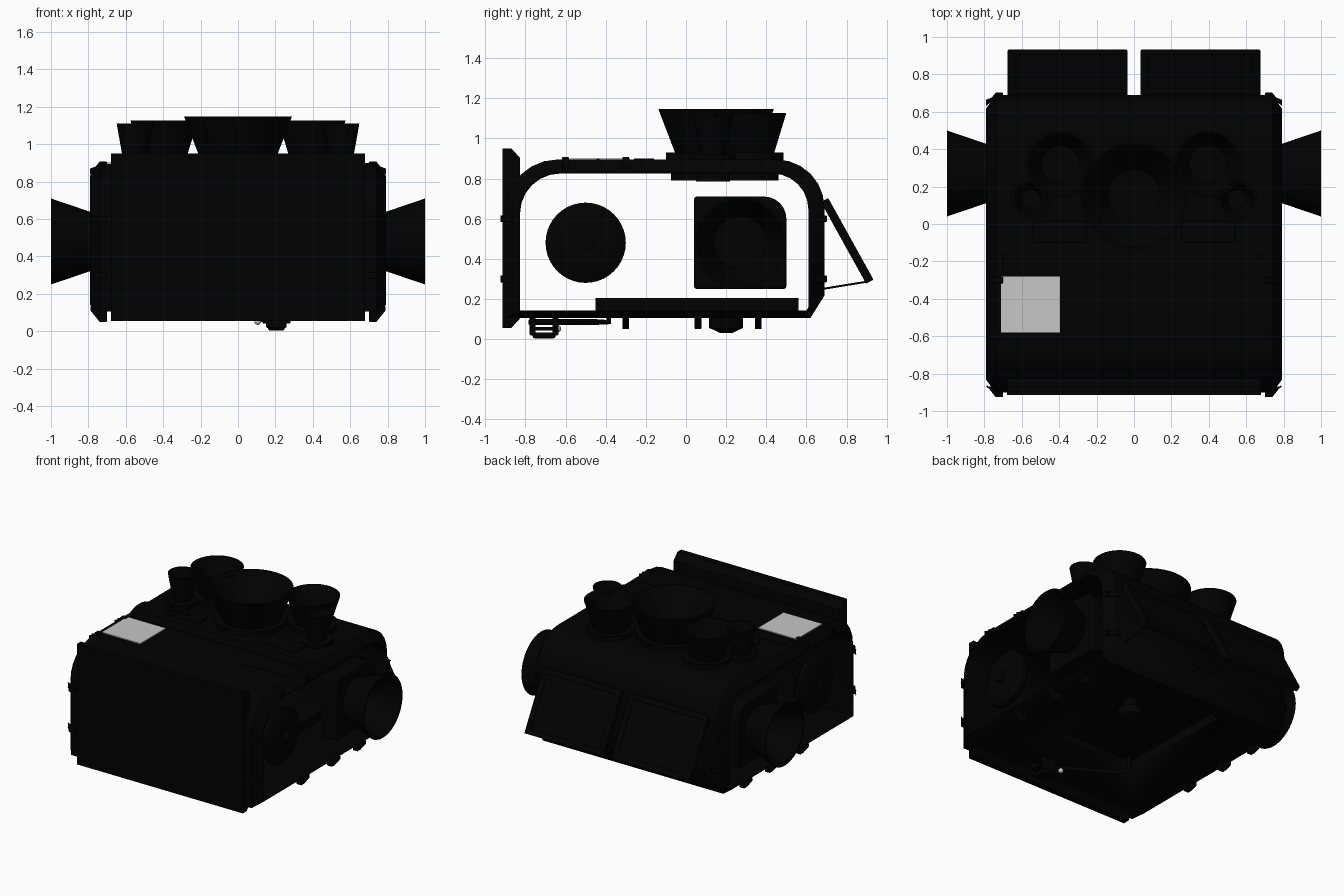
import bpy, bmesh, math
from mathutils import Vector, Matrix

if "Cube" in bpy.data.objects:
    bpy.data.objects.remove(bpy.data.objects["Cube"])


def material(name, value):
    m = bpy.data.materials.new(name)
    m.use_nodes = True
    col = (value, value, value, 1)
    m.diffuse_color = col
    m.node_tree.nodes["Principled BSDF"].inputs["Base Color"].default_value = col
    return m


BLACK = material("matte_black", 0.0002)
GREY = material("light_grey", 0.57)


def finish(name, bm, mat=BLACK, bevel=0):
    bmesh.ops.recalc_face_normals(bm, faces=bm.faces)
    me = bpy.data.meshes.new(name)
    bm.to_mesh(me)
    bm.free()
    ob = bpy.data.objects.new(name, me)
    bpy.context.scene.collection.objects.link(ob)
    me.materials.append(mat)
    if bevel:
        mod = ob.modifiers.new("bevel", "BEVEL")
        mod.width = bevel
        mod.segments = 2
    bpy.ops.object.select_all(action="DESELECT")
    ob.select_set(True)
    bpy.context.view_layer.objects.active = ob
    bpy.ops.object.shade_smooth_by_angle(angle=math.radians(35))
    return ob


def box(name, x, y, z, mat=BLACK, bevel=0, matrix=Matrix()):
    bm = bmesh.new()
    bmesh.ops.create_cube(bm, size=1)
    for v in bm.verts:
        v.co = Vector(r[0] + (c + 0.5) * (r[1] - r[0]) for r, c in zip((x, y, z), v.co))
    bm.transform(matrix)
    return finish(name, bm, mat, bevel)


def lathe(name, profile, place, axis="Z", mat=BLACK, steps=40):
    """Spin (radius, height) points round an axis through place."""
    bm = bmesh.new()
    vs = [bm.verts.new((r, 0, h)) for r, h in profile]
    es = [bm.edges.new(p) for p in zip(vs, vs[1:])]
    bmesh.ops.spin(bm, geom=vs + es, cent=(0, 0, 0), axis=(0, 0, 1),
                   angle=math.tau, steps=steps)
    bmesh.ops.remove_doubles(bm, verts=bm.verts, dist=0.0005)
    turn = Vector((0, 0, 1)).rotation_difference(
        Vector({"Z": (0, 0, 1), "X": (1, 0, 0), "-X": (-1, 0, 0)}[axis]))
    bm.transform(Matrix.Translation(place) @ turn.to_matrix().to_4x4())
    return finish(name, bm, mat)


def tube(name, points, radius):
    cu = bpy.data.curves.new(name, "CURVE")
    cu.dimensions = "3D"
    cu.bevel_depth = radius
    cu.bevel_resolution = 2
    cu.use_fill_caps = True
    sp = cu.splines.new("POLY")
    sp.points.add(len(points) - 1)
    for p, co in zip(sp.points, points):
        p.co = (*co, 1)
    cu.materials.append(BLACK)
    ob = bpy.data.objects.new(name, cu)
    bpy.context.scene.collection.objects.link(ob)


def arc(cy, cz, ry, rz, start, n=6):
    return [(cy + ry * math.cos(start + i * math.pi / 2 / n),
             cz + rz * math.sin(start + i * math.pi / 2 / n)) for i in range(n + 1)]


# Casing: a wrap-around band, open at both sides, with sloped rims
def band(front, back, low, high, cut, r_front, r_back):
    return ([(front, low), (back - cut, low), (back, low + cut * 1.6)]
            + arc(back - r_back, high - r_back, r_back, r_back, 0)
            + arc(front + r_front, high - r_front, r_front, r_front, math.pi / 2))


outer = band(-0.9, 0.69, 0.105, 0.895, 0.07, 0.26, 0.24)
inner = band(-0.827, 0.61, 0.143, 0.825, 0.01, 0.2, 0.18)
middle = [(a + 0.9 * (c - a), b + 0.9 * (d - b)) for (a, b), (c, d) in zip(outer, inner)]
bm = bmesh.new()
rings = [[bm.verts.new((x, y, z)) for y, z in loop] for loop, x in (
    (outer, -0.74), (outer, 0.74), (middle, 0.79),
    (inner, 0.79), (inner, -0.79), (middle, -0.79))]
for a, b in zip(rings, rings[1:] + rings[:1]):
    for i in range(len(a)):
        j = (i + 1) % len(a)
        bm.faces.new((a[i], a[j], b[j], b[i]))
casing = finish("casing", bm)

# Floor tray with a recess open from below
tray = box("floor_tray", (-0.36, 0.36), (-0.45, 0.56), (0.11, 0.205))
cutter = box("recess_cutter", (-0.32, 0.32), (-0.41, 0.52), (-0.1, 0.18))
cutter.hide_render = True
cutter.hide_viewport = True
for ob in (casing, tray):
    mod = ob.modifiers.new("recess", "BOOLEAN")
    mod.operation = "DIFFERENCE"
    mod.object = cutter

# Front slab with chamfered back edges
bm = bmesh.new()
slab = [[bm.verts.new((sx * 0.68, y, 0.503 + sz * h))
         for sx, sz in ((-1, -1), (1, -1), (1, 1), (-1, 1))]
        for y, h in ((-0.915, 0.447), (-0.87, 0.447), (-0.827, 0.4))]
for a, b in zip(slab, slab[1:]):
    for i in range(4):
        j = (i + 1) % 4
        bm.faces.new((a[i], a[j], b[j], b[i]))
bm.faces.new(slab[0])
bm.faces.new(slab[-1])
finish("front_slab", bm)


# Funnels: outer wall, lip, then an inner wall down to a closed throat
def funnel(name, place, r0, r1, h, throat, axis="Z", base=0.0, drop=0.0):
    flange = r0 + 0.045 if base else r0
    lathe(name, [(0, -drop), (r0 + 0.02, -drop), (r0 + 0.02, 0), (flange, 0),
                 (flange, base), (r0, base), (r1, h), (r1 - 0.012, h),
                 (throat, base + 0.03), (0, base + 0.02)], place, axis)


# Rim lug: a tapered clasp standing out from the band towards a direction
def lug(name, s, y, z, out_y, out_z, length):
    bm = bmesh.new()
    out = Vector((0, out_y, out_z))
    shape = [(0.7, -0.03), (0.7, length), (0.74, length), (0.788, length - 0.06), (0.788, -0.03)]
    cap = bm.faces.new([bm.verts.new(Vector((s * x, y, z)) + out * h) for x, h in shape])
    across = Vector((0, abs(out_z), abs(out_y))) * 0.034
    ext = bmesh.ops.extrude_face_region(bm, geom=[cap])
    bmesh.ops.translate(bm, vec=across,
                        verts=[g for g in ext["geom"] if isinstance(g, bmesh.types.BMVert)])
    bmesh.ops.translate(bm, vec=-across / 2, verts=bm.verts)
    finish(name, bm, bevel=0.004)


funnel("main_funnel", (0, 0.15, 0.89), 0.205, 0.288, 0.257, 0.14, base=0.04, drop=0.1)
for side, s in (("right", -1), ("left", 1)):
    funnel(side + "_medium_funnel", (s * 0.395, 0.32, 0.89), 0.12, 0.18, 0.237,
           0.1, base=0.04, drop=0.1)
    funnel(side + "_small_funnel", (s * 0.55, 0.135, 0.89), 0.065, 0.099, 0.222,
           0.05, base=0.03, drop=0.105)
    axis = "X" if s > 0 else "-X"
    funnel(side + "_side_funnel", (s * 0.75, 0.27, 0.48), 0.145, 0.23, 0.25, 0.13, axis)

    # Mount block with a rounded top rear corner
    bm = bmesh.new()
    shape = [(0.04, 0.25), (0.5, 0.25)] + arc(0.39, 0.6, 0.11, 0.11, 0) + [(0.04, 0.71)]
    cap = bm.faces.new([bm.verts.new((s * 0.66, y, z)) for y, z in shape])
    ext = bmesh.ops.extrude_face_region(bm, geom=[cap])
    bmesh.ops.translate(bm, vec=(s * 0.12, 0, 0),
                        verts=[g for g in ext["geom"] if isinstance(g, bmesh.types.BMVert)])
    finish(side + "_mount_block", bm, bevel=0.012)

    # Side disc with a hub
    lathe(side + "_side_disc", [(0, 0), (0.18, 0), (0.2, 0.02), (0.2, 0.05), (0.17, 0.07),
                                (0.06, 0.09), (0.042, 0.085), (0.042, 0.11), (0, 0.115)],
          (s * 0.665, -0.5, 0.48), axis)

    # Rim lugs on the top, underside, front and back
    for y in (-0.6, -0.3):
        lug(side + "_top_lug", s, y, 0.895, 0, 1, 0.012)
    for y in (-0.3, 0.06, 0.36):
        lug(side + "_foot", s, y, 0.105, 0, -1, 0.055)
    for z in (0.3, 0.6):
        lug(side + "_front_lug", s, -0.9, z, -1, 0, 0.025)
        lug(side + "_back_lug", s, 0.69, z, 1, 0, 0.012)

    # Rear flap, hinged at the top, with a raised frame and two stays
    tilt = Matrix.Translation((0, 0.685, 0.69)) @ Matrix.Rotation(math.atan2(0.222, 0.4), 4, "X")
    x0, x1 = s * 0.035, s * 0.675
    box(side + "_rear_flap", (x0, x1), (-0.015, 0.018), (-0.465, 0), matrix=tilt)
    for z in (-0.465, -0.04):
        box(side + "_flap_rail", (x0, x1), (0.01, 0.027), (z, z + 0.04), matrix=tilt, bevel=0.006)
    for x in (x0, x1 - s * 0.04):
        box(side + "_flap_stile", (x, x + s * 0.04), (0.01, 0.027), (-0.465, 0),
            matrix=tilt, bevel=0.006)
        tube(side + "_flap_stay", [(x + s * 0.02, 0.68, 0.25), (x + s * 0.02, 0.895, 0.285)], 0.005)

    # Control plate on the deck
    box(side + "_control_plate", (s * 0.255, s * 0.54), (-0.1, 0.015), (0.88, 0.92), bevel=0.006)

for x in (-0.5, -0.44, -0.385):
    lathe("control_knob", [(0.022, 0), (0.022, 0.01), (0, 0.012)], (x, -0.05, 0.918), steps=16)

# Deck strips and pale panel
box("deck_strip", (-0.7, 0.69), (-0.26, -0.16), (0.88, 0.9), bevel=0.003)
box("deck_line", (0.35, 0.7), (-0.445, -0.43), (0.89, 0.899))
box("pale_panel", (-0.712, -0.395), (-0.58, -0.28), (0.894, 0.901), GREY)

# Underside cap, pipe, handle and small ball
lathe("underside_cap", [(0, 0.03), (0.03, 0.03), (0.06, 0.045), (0.085, 0.055),
                        (0.085, 0.11), (0.05, 0.12), (0.05, 0.19), (0, 0.19)],
      (0.2, 0.2, 0), steps=24)
tube("underside_pipe", [(0.15, -0.78, 0.085), (0.1, -0.66, 0.085), (-0.08, -0.55, 0.085),
                        (-0.24, -0.46, 0.085), (-0.28, -0.385, 0.085), (-0.28, -0.385, 0.19)], 0.015)
box("handle_bar", (0.16, 0.25), (-0.765, -0.65), (0.003, 0.032), bevel=0.012)
for y in (-0.78, -0.665):
    box("handle_post", (0.15, 0.26), (y, y + 0.03), (0.018, 0.11), bevel=0.008)
box("handle_pad", (0.13, 0.28), (-0.78, -0.635), (0.042, 0.06), bevel=0.005)
lathe("pale_ball", [(0.018 * math.sin(a * math.pi / 8), -0.018 * math.cos(a * math.pi / 8))
                    for a in range(9)], (0.105, -0.64, 0.052), mat=GREY, steps=16)
